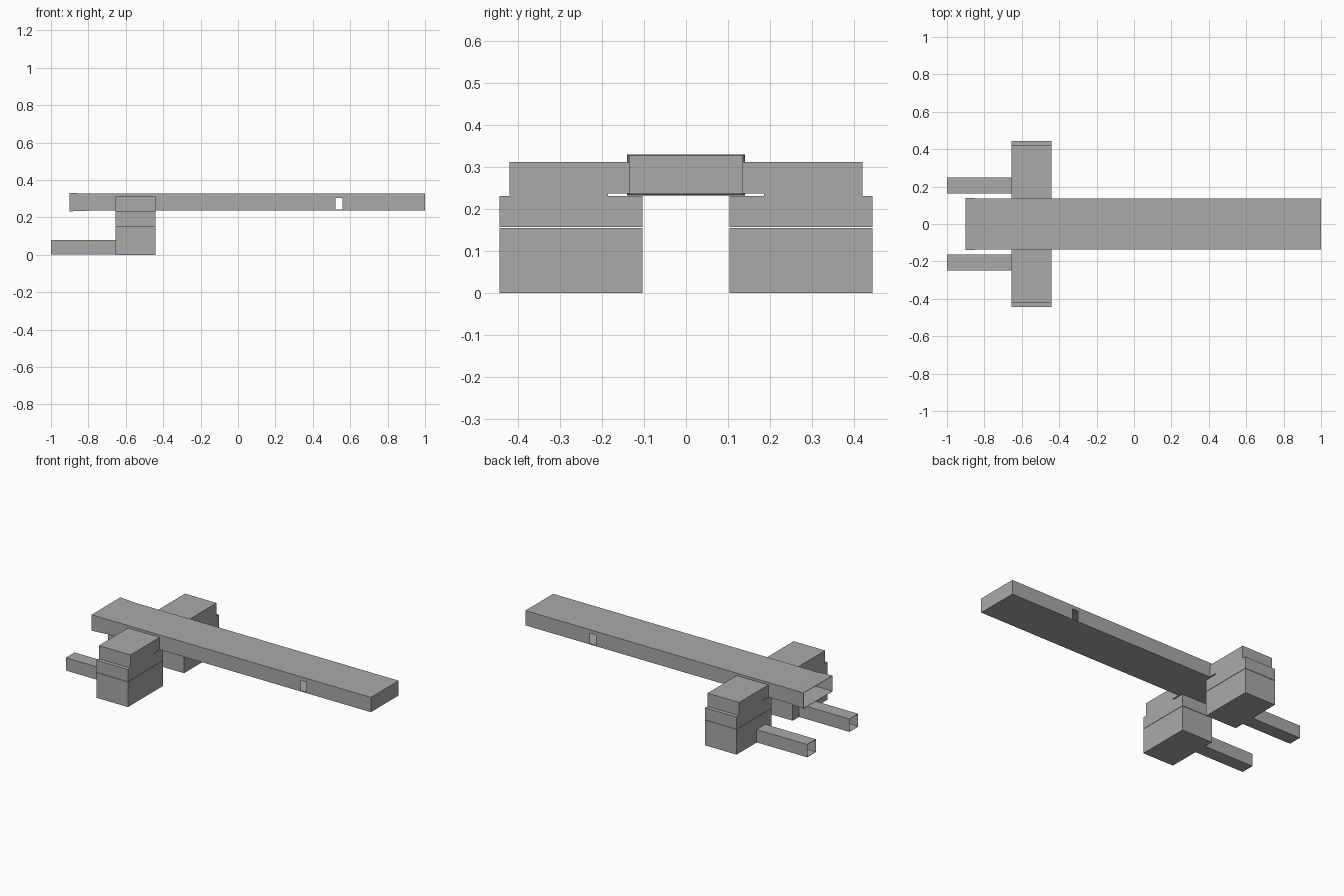
import bpy
import bmesh

if "Cube" in bpy.data.objects:
    bpy.data.objects.remove(bpy.data.objects["Cube"], do_unlink=True)

grey = bpy.data.materials.new("plain_grey")
grey.use_nodes = True
colour = (0.4, 0.4, 0.4, 1)
grey.diffuse_color = colour
grey.node_tree.nodes["Principled BSDF"].inputs["Base Color"].default_value = colour


def finish(bm, name):
    """Turn a bmesh into a named, coloured object."""
    bmesh.ops.recalc_face_normals(bm, faces=bm.faces)
    mesh = bpy.data.meshes.new(name)
    bm.to_mesh(mesh)
    bm.free()
    mesh.materials.append(grey)
    obj = bpy.data.objects.new(name, mesh)
    bpy.context.collection.objects.link(obj)
    return obj


def box(name, x, y, z):
    """Box between the given ranges."""
    bm = bmesh.new()
    bmesh.ops.create_cube(bm, size=1)
    for v in bm.verts:
        v.co = [r[0] + (c + 0.5) * (r[1] - r[0]) for c, r in zip(v.co, (x, y, z))]
    return finish(bm, name)


def open_tube(name, sections, wall=0.003):
    """Thin rectangular tube along x, open at its first section, capped at its last."""
    bm = bmesh.new()
    rings = []
    for x, y0, y1, z0, z1 in sections:
        corners = ((y0, z0), (y1, z0), (y1, z1), (y0, z1))
        rings.append([bm.verts.new((x, y, z)) for y, z in corners])
    for a, b in zip(rings, rings[1:]):
        for i in range(4):
            j = (i + 1) % 4
            bm.faces.new((a[i], a[j], b[j], b[i]))
    bm.faces.new(rings[-1])
    obj = finish(bm, name)
    shell = obj.modifiers.new("wall", "SOLIDIFY")
    shell.thickness = wall
    shell.offset = -1
    return obj


# Long hollow beam, slightly flared at the open end
beam = open_tube("beam", [
    (-0.9, -0.14, 0.14, 0.232, 0.33),
    (-0.79, -0.135, 0.135, 0.236, 0.327),
    (1.0, -0.135, 0.135, 0.236, 0.327),
])

# Slot cut through both beam sides
cutter = box("slot_cutter", (0.52, 0.56), (-0.3, 0.3), (0.241, 0.304))
cutter.hide_render = True
cut = beam.modifiers.new("slot", "BOOLEAN")
cut.operation = "DIFFERENCE"
cut.solver = "EXACT"
cut.object = cutter
bpy.context.view_layer.objects.active = beam
for modifier in list(beam.modifiers):
    bpy.ops.object.modifier_apply(modifier=modifier.name)
bpy.data.objects.remove(cutter, do_unlink=True)

# Stacked side blocks and hollow arms, mirrored across the beam
depth = (-0.655, -0.44)
for side, s in (("left", 1), ("right", -1)):
    def across(a, b):
        return sorted((s * a, s * b))

    box(side + "_lower_block", depth, across(0.103, 0.443), (0, 0.155))
    box(side + "_middle_block", depth, across(0.103, 0.443), (0.157, 0.231))
    box(side + "_upper_block", depth, across(0.134, 0.419), (0.237, 0.312))
    box(side + "_upper_block_foot", depth, across(0.185, 0.419), (0.231, 0.237))
    y0, y1 = across(0.163, 0.248)
    open_tube(side + "_arm", [(-1.0, y0, y1, 0.001, 0.08), (-0.65, y0, y1, 0.001, 0.08)])
